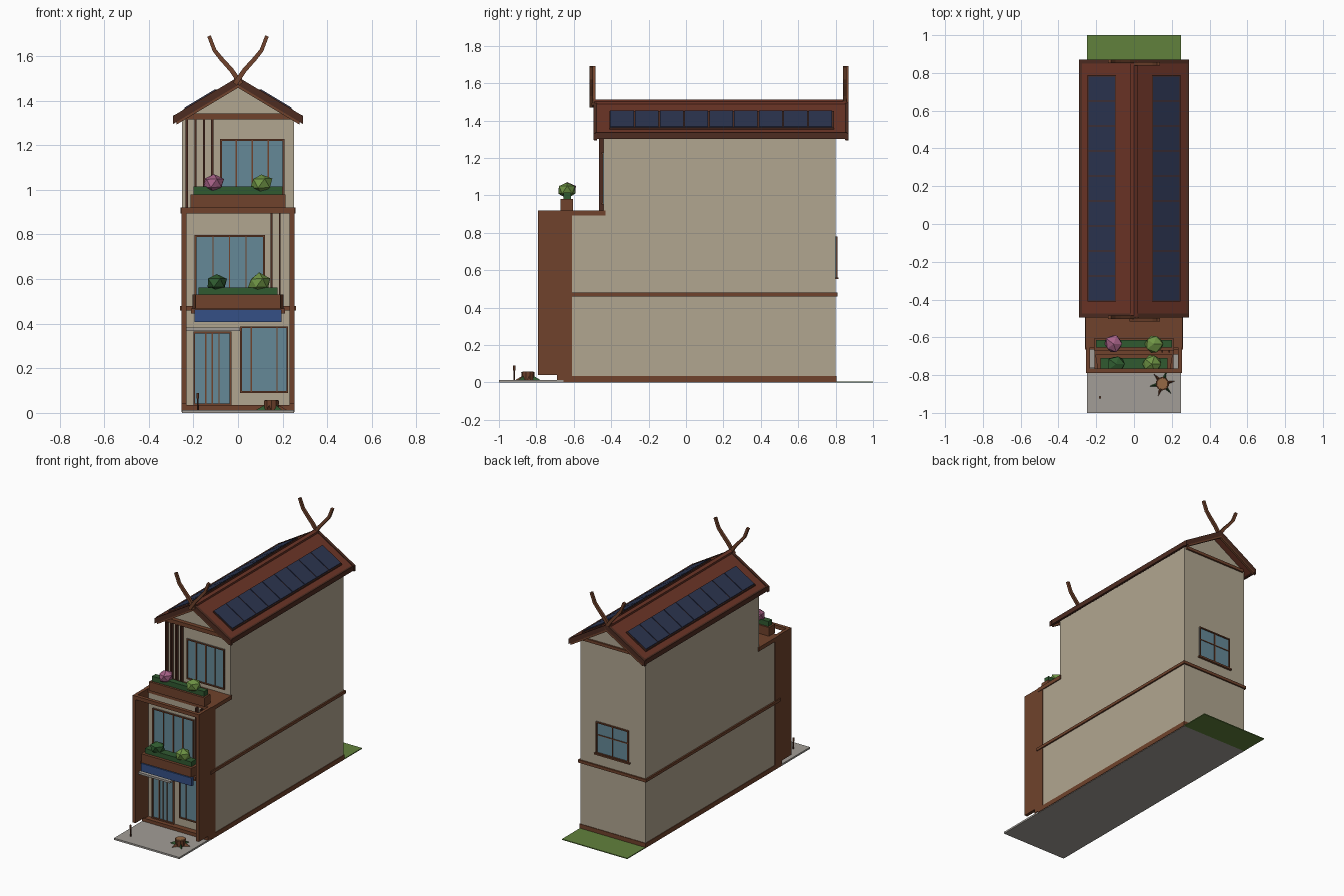
import bpy, bmesh, math, random
from mathutils import Vector

if "Cube" in bpy.data.objects:
    bpy.data.objects.remove(bpy.data.objects["Cube"])

random.seed(4)
MATS = {}
COLORS = {
    'wall': (.44, .38, .28), 'wood': (.16, .055, .025), 'dark_wood': (.075, .025, .015),
    'tile': (.15, .035, .02), 'glass': (.13, .25, .31), 'solar': (.025, .035, .08),
    'paving': (.36, .34, .31), 'grass': (.12, .22, .045), 'hedge': (.03, .10, .03),
    'leaf': (.16, .30, .06), 'dark_leaf': (.03, .11, .03), 'pink': (.38, .12, .24),
    'sign': (.035, .08, .24), 'cut_wood': (.30, .14, .06),
}


def mat(name):
    if name not in MATS:
        m = bpy.data.materials.new(name)
        m.diffuse_color = (*COLORS[name], 1)
        m.use_nodes = True
        m.node_tree.nodes["Principled BSDF"].inputs["Base Color"].default_value = m.diffuse_color
        MATS[name] = m
    return MATS[name]


def finish(name, bm, color):
    bmesh.ops.recalc_face_normals(bm, faces=bm.faces[:])
    me = bpy.data.meshes.new(name)
    bm.to_mesh(me)
    bm.free()
    me.materials.append(mat(color))
    ob = bpy.data.objects.new(name, me)
    bpy.context.collection.objects.link(ob)
    return ob


def prism(name, pts, a, b, color, axis='y'):
    """Extrude a 2D outline: (x, z) along y, or (y, z) along x, or (x, y) along z."""
    place = {'y': lambda p, t: (p[0], t, p[1]), 'x': lambda p, t: (t, p[0], p[1]),
             'z': lambda p, t: (p[0], p[1], t)}[axis]
    bm = bmesh.new()
    lo = [bm.verts.new(place(p, a)) for p in pts]
    hi = [bm.verts.new(place(p, b)) for p in pts]
    bm.faces.new(lo)
    bm.faces.new(hi[::-1])
    n = len(pts)
    for i in range(n):
        bm.faces.new((lo[i], lo[(i + 1) % n], hi[(i + 1) % n], hi[i]))
    return finish(name, bm, color)


def box(name, x0, x1, y0, y1, z0, z1, color):
    return prism(name, [(x0, z0), (x1, z0), (x1, z1), (x0, z1)], y0, y1, color)


def window(name, x0, x1, z0, z1, y, mullions, side=-1, bars=(), w=.008):
    """Glass with frame and mullions on the wall plane y; side is the outward y sign."""
    def part(n, a, b, c, d, depth, color):
        box(f'{name}_{n}', a, b, *sorted((y - side * .004, y + side * depth)), c, d, color)
    part('glass', x0, x1, z0, z1, .003, 'glass')
    part('frame_left', x0, x0 + w, z0, z1, .01, 'wood')
    part('frame_right', x1 - w, x1, z0, z1, .01, 'wood')
    part('frame_top', x0, x1, z1 - w, z1, .0105, 'wood')
    part('frame_bottom', x0, x1, z0, z0 + w, .0105, 'wood')
    for i, m in enumerate(mullions):
        part(f'mullion_{i}', m - .003, m + .003, z0, z1, .008, 'wood')
    for i, h in enumerate(bars):
        part(f'bar_{i}', x0, x1, h - .003, h + .003, .0075, 'wood')


def bush(name, x, y, z, r, color):
    bm = bmesh.new()
    bmesh.ops.create_icosphere(bm, subdivisions=1, radius=r)
    for v in bm.verts:
        v.co *= random.uniform(.85, 1.08)
        v.co.z *= .85
        v.co += Vector((x, y, z))
    finish(name, bm, color)


# ground
box('paving', -.25, .25, -1, -.65, 0, .012, 'paving')
box('ground_under_house', -.25, .25, -.65, .8, 0, .006, 'paving')
box('lawn', -.25, .25, .8, 1, 0, .006, 'grass')
box('entry_step', -.25, .25, -.69, -.64, .003, .035, 'wood')

# house body
prism('house_body', [(-.65, .003), (.8, .003), (.8, 1.32), (-.44, 1.32), (-.44, .9), (-.65, .9)],
      -.25, .25, 'wall', 'x')
prism('gable', [(-.25, 1.32), (.25, 1.32), (.25, 1.335), (0, 1.48), (-.25, 1.335)], -.44, .8, 'wall')
box('plinth', -.254, .254, -.655, .804, .003, .035, 'wood')
box('floor_band', -.26, .26, -.665, .81, .46, .48, 'wood')
box('terrace_slab', -.257, .257, -.655, -.43, .893, .92, 'wood')
for s, n in ((-1, 'left'), (1, 'right')):
    x0, x1 = sorted((s * .232, s * .254))
    prism(f'front_fin_{n}', [(-.79, .04), (-.69, .04), (-.69, .012), (-.61, .012), (-.61, .92), (-.79, .92)],
          x0, x1, 'wood', 'x')
box('front_lintel', -.235, .235, -.79, -.765, .895, .92, 'wood')

# windows and door
window('door', -.2, -.03, .035, .365, -.65, (-.145, -.115, -.085))
window('shop_window', .01, .225, .09, .388, -.65, (.06, .175))
window('middle_window', -.195, .12, .49, .797, -.65, (-.112, -.038, .036))
window('top_window', -.08, .208, .95, 1.228, -.44, (-.008, .064, .136))
window('back_window', -.125, .125, .56, .78, .8, (0,), 1, (.69,))
box('back_window_sill', -.135, .135, .795, .815, .552, .562, 'wood')
box('door_canopy', -.232, .01, -.76, -.645, .368, .382, 'paving')

# vertical slats
for i, x in enumerate((-.23, -.19, -.152, -.115)):
    box(f'top_slat_{i}', x - .005, x + .005, -.465, -.437, .92, 1.33, 'dark_wood')
for i, x in enumerate((.15, .187)):
    box(f'middle_slat_{i}', x - .004, x + .004, -.68, -.65, .48, .895, 'dark_wood')

# balcony, sign and planters
box('balcony_floor', -.21, .21, -.765, -.645, .445, .468, 'wood')
box('sign_panel', -.195, .195, -.785, -.765, .408, .463, 'sign')
prism('middle_planter', [(-.205, -.69), (.205, -.69), (.19, -.785), (-.19, -.785)], .468, .53, 'wood', 'z')
box('middle_hedge', -.178, .178, -.765, -.71, .525, .563, 'hedge')
bush('middle_bush_left', -.095, -.742, .582, .052, 'dark_leaf')
bush('middle_bush_right', .095, -.742, .582, .054, 'leaf')
box('top_planter', -.212, .212, -.67, -.605, .918, .98, 'wood')
box('top_hedge', -.2, .2, -.655, -.615, .975, 1.015, 'hedge')
bush('top_bush_left', -.108, -.635, 1.03, .052, 'pink')
bush('top_bush_right', .105, -.635, 1.03, .053, 'leaf')

# roof
SLOPE, RIDGE = .6, 1.5


def chevron(name, half, top, thick, y0, y1, color):
    """Inverted V following the roof pitch."""
    d = SLOPE * half
    prism(name, [(-half, top - d), (0, top), (half, top - d), (half, top - d - thick),
                 (0, top - thick), (-half, top - d - thick)], y0, y1, color)


chevron('roof', .285, RIDGE, .026, -.485, .86, 'tile')
for n, y in (('front', -.495), ('back', .85)):
    chevron(f'{n}_bargeboard', .292, RIDGE + .006, .036, y, y + .02, 'dark_wood')
    chevron(f'{n}_rake_trim', .275, RIDGE - .028, .014, y + .004, y + .02, 'wood')
chevron('ridge_cap', .018, RIDGE + .013, .02, -.49, .862, 'tile')
box('gable_beam', -.235, .235, -.468, -.438, 1.315, 1.342, 'wood')
box('back_gable_beam', -.235, .235, .798, .812, 1.315, 1.335, 'wood')
for s, n in ((-1, 'left'), (1, 'right')):
    x0, x1 = sorted((s * .275, s * .29))
    box(f'eave_trim_{n}', x0, x1, -.485, .86, 1.302, 1.335, 'dark_wood')


# solar panels on both slopes
def on_roof(x, lift):
    return x, RIDGE - SLOPE * abs(x) + lift


for s, n in ((-1, 'left'), (1, 'right')):
    def strip(name, a, b, h, y0, y1, color):
        prism(name, [on_roof(s * a, 0), on_roof(s * b, 0), on_roof(s * b, h), on_roof(s * a, h)], y0, y1, color)
    strip(f'solar_rack_{n}', .095, .245, .008, -.41, .79, 'dark_wood')
    for i in range(9):
        y = -.405 + i * .1325
        strip(f'solar_panel_{n}_{i}', .1, .24, .013, y, y + .126, 'solar')

# crossed roof horns at both ends
PATH = [(.014, 1.475), (-.03, 1.538), (-.075, 1.588), (-.105, 1.625), (-.13, 1.69)]
for end, y in (('front', -.5), ('back', .855)):
    for s, n in ((1, 'left'), (-1, 'right')):
        side_a, side_b = [], []
        for i, p in enumerate(PATH):
            q, r = PATH[max(i - 1, 0)], PATH[min(i + 1, len(PATH) - 1)]
            t = Vector((r[0] - q[0], r[1] - q[1])).normalized()
            w = .011 - .0007 * i
            side_a.append((s * (p[0] - t.y * w), p[1] + t.x * w))
            side_b.append((s * (p[0] + t.y * w), p[1] - t.x * w))
        off = .006 * s
        prism(f'{end}_horn_{n}', side_a + side_b[::-1], y - .009 + off, y + .009 + off, 'wood')


# tree stump with roots, and garden post
def cone(name, x, y, z0, z1, r0, r1, color, sides=10):
    bm = bmesh.new()
    bmesh.ops.create_cone(bm, cap_ends=True, segments=sides, radius1=r0, radius2=r1, depth=z1 - z0)
    bmesh.ops.translate(bm, vec=(x, y, (z0 + z1) / 2), verts=bm.verts[:])
    finish(name, bm, color)


SX, SY = .15, -.845
cone('stump', SX, SY, .012, .055, .032, .036, 'wood')
cone('stump_top', SX, SY, .05, .058, .033, .03, 'cut_wood')
for i in range(6):
    a = i * math.tau / 6 + .2
    c, s = math.cos(a), math.sin(a)
    bm = bmesh.new()
    tip = bm.verts.new((SX + .07 * c, SY + .07 * s, .013))
    ring = [bm.verts.new((SX + .02 * c - k * s, SY + .02 * s + k * c, z))
            for k, z in ((-.011, .012), (.011, .012), (0, .042))]
    bm.faces.new(ring)
    for k in range(3):
        bm.faces.new((ring[k], ring[(k + 1) % 3], tip))
    finish(f'stump_root_{i}', bm, 'hedge' if i % 2 else 'wood')
cone('garden_post', -.18, -.918, .012, .07, .005, .004, 'dark_wood', 6)
cone('garden_post_cap', -.18, -.918, .065, .09, .007, .006, 'wood', 6)
